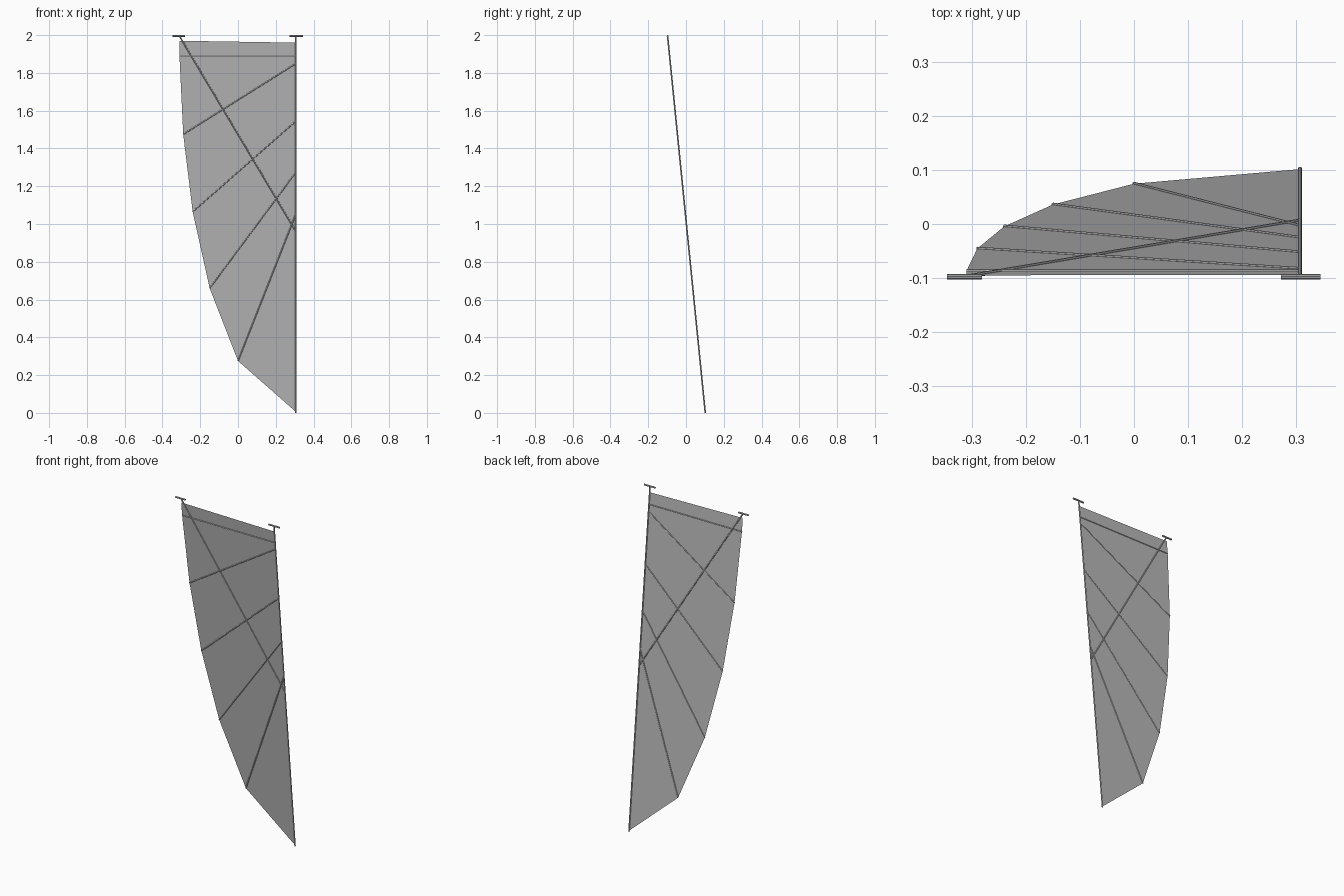
import bpy
from mathutils import Vector

cube = bpy.data.objects.get("Cube")
if cube:
    bpy.data.objects.remove(cube, do_unlink=True)


def make_material(name, value):
    mat = bpy.data.materials.new(name)
    mat.use_nodes = True
    color = (value, value, value, 1)
    mat.diffuse_color = color
    mat.node_tree.nodes["Principled BSDF"].inputs["Base Color"].default_value = color
    return mat


grey = make_material("sail grey", 0.48)


def on_plane(x, z):
    """Point on the leaning plane that carries the sail and its rigging."""
    return Vector((x, 0.102 - 0.1 * z, z))


def rod(name, a, b, radius):
    """Slim round rod between two points."""
    axis = b - a
    bpy.ops.mesh.primitive_cylinder_add(
        vertices=8, radius=radius, depth=axis.length, location=(a + b) / 2,
        rotation=axis.to_track_quat('Z', 'Y').to_euler())
    obj = bpy.context.object
    obj.name = name
    obj.data.materials.append(grey)
    bpy.ops.object.shade_smooth_by_angle()
    return obj


MAST_X = 0.307

# Curved leech points, each carrying a batten that rises to the mast
leech = [(-0.31, 1.89), (-0.29, 1.475), (-0.24, 1.065), (-0.15, 0.66), (0, 0.275)]
mast_ends = [1.89, 1.85, 1.545, 1.275, 1.055]

# Sail cloth
outline = [(-0.31, 1.97)] + leech + [(MAST_X, 0.005), (MAST_X, 1.96)]
mesh = bpy.data.meshes.new("sail")
mesh.from_pydata([on_plane(x, z) for x, z in outline], [], [range(len(outline))])
mesh.materials.append(grey)
sail = bpy.data.objects.new("sail", mesh)
bpy.context.collection.objects.link(sail)

# Battens
for i, ((x, z), top) in enumerate(zip(leech, mast_ends), 1):
    rod(f"batten_{i}", on_plane(x, z), on_plane(MAST_X, top), 0.0035)

# Mast and diagonal sprit
rod("mast", on_plane(MAST_X, 0), on_plane(MAST_X, 1.995), 0.004)
rod("sprit", on_plane(-0.31, 1.995), on_plane(MAST_X, 0.96), 0.004)

# Short crossbars at the top
for name, x0, x1 in (("right_crossbar", -0.346, -0.281), ("left_crossbar", 0.272, 0.345)):
    rod(name, on_plane(x0, 1.995), on_plane(x1, 1.995), 0.005)
